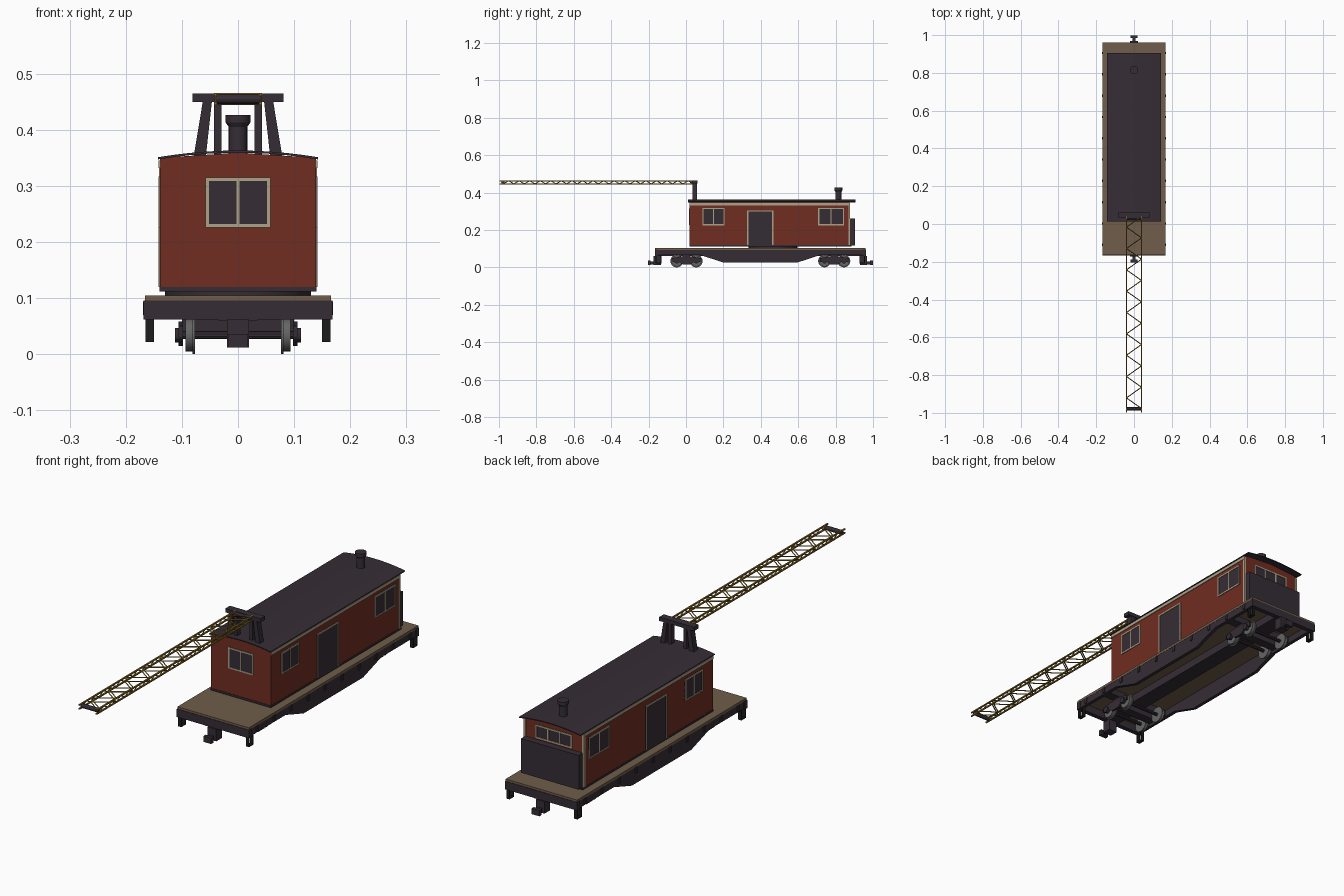
import bpy, bmesh, math
from mathutils import Vector

cube = bpy.data.objects.get("Cube")
if cube:
    bpy.data.objects.remove(cube)


def material(name, rgb):
    m = bpy.data.materials.new(name)
    m.use_nodes = True
    m.diffuse_color = (*rgb, 1)
    m.node_tree.nodes["Principled BSDF"].inputs["Base Color"].default_value = (*rgb, 1)
    return m


RED = material("barn red", (0.16, 0.026, 0.015))
DARK = material("dark iron", (0.036, 0.027, 0.036))
WOOD = material("deck wood", (0.16, 0.11, 0.07))
CREAM = material("cream trim", (0.42, 0.36, 0.25))
YELLOW = material("boom yellow", (0.25, 0.15, 0.02))
STEEL = material("wheel steel", (0.13, 0.13, 0.13))
BLACK = material("step black", (0.012, 0.012, 0.012))


def finish(name, bm, mat, smooth=False):
    bmesh.ops.recalc_face_normals(bm, faces=bm.faces)
    mesh = bpy.data.meshes.new(name)
    bm.to_mesh(mesh)
    bm.free()
    mesh.materials.append(mat)
    ob = bpy.data.objects.new(name, mesh)
    bpy.context.collection.objects.link(ob)
    if smooth:
        bpy.ops.object.select_all(action='DESELECT')
        ob.select_set(True)
        bpy.context.view_layer.objects.active = ob
        bpy.ops.object.shade_smooth_by_angle()
    return ob


def add_box(bm, x, y, z):
    """Box from three (low, high) ranges."""
    vs = bmesh.ops.create_cube(bm, size=1)["verts"]
    for v in vs:
        v.co = [r[0] + (c + 0.5) * (r[1] - r[0]) for c, r in zip(v.co, (x, y, z))]


def boxes(name, mat, *ranges, mirror=False):
    bm = bmesh.new()
    for x, y, z in ranges:
        add_box(bm, x, y, z)
        if mirror:
            add_box(bm, (-x[1], -x[0]), y, z)
    return finish(name, bm, mat)


def add_rod(bm, a, b, r, sides=4, r2=None):
    a, b = Vector(a), Vector(b)
    mat = (b - a).to_track_quat('Z', 'Y').to_matrix().to_4x4()
    mat.translation = (a + b) / 2
    bmesh.ops.create_cone(bm, cap_ends=True, segments=sides, radius1=r,
                          radius2=r if r2 is None else r2,
                          depth=(b - a).length, matrix=mat)


def rods(name, mat, items, sides=4, smooth=False):
    bm = bmesh.new()
    for a, b, r in items:
        add_rod(bm, a, b, r, sides)
    return finish(name, bm, mat, smooth)


def add_prism(bm, points, d0, d1, axis):
    """Extrude a 2D outline along x (points are y, z) or y (points are x, z)."""
    def at(p, d):
        return (d, p[0], p[1]) if axis == 'x' else (p[0], d, p[1])
    f = bm.faces.new([bm.verts.new(at(p, d0)) for p in points])
    ext = bmesh.ops.extrude_face_region(bm, geom=[f])["geom"]
    move = Vector(at((0, 0), d1 - d0))
    bmesh.ops.translate(bm, vec=move, verts=[g for g in ext if isinstance(g, bmesh.types.BMVert)])


Y0, Y1, MID = -0.165, 0.96, 0.3975

# Flat wagon: deck, frame and fish-belly sides
boxes("deck", WOOD, ((-.166, .166), (Y0, Y1), (.094, .105)))
boxes("end_beams", DARK, *[((-.168, .168), (y, y + .02), (.062, .096)) for y in (Y0 - .002, Y1 - .018)])
bm = bmesh.new()
belly = [(Y0, .096), (Y0, .065), (.08, .065), (.2, .026), (.595, .026), (.715, .065), (Y1, .065), (Y1, .096)]
for s in (-1, 1):
    add_prism(bm, belly, s * .15, s * .165, 'x')
finish("side_sills", bm, DARK)
boxes("center_sill", DARK, ((-.035, .035), (Y0, Y1), (.06, .094)))
boxes("body_bolsters", DARK, *[((-.15, .15), (y - .02, y + .02), (.068, .094)) for y in (.0025, .7925)])
boxes("stake_pockets", DARK, *[((.163, .169), (y - .006, y + .006), (.07, .094))
                               for y in [-.11 + i * .1128 for i in range(10)]], mirror=True)
steps = []
for y in (Y0 + .003, Y1 - .033):
    steps += [((.15, .165), (y, y + .004), (.022, .065)), ((.15, .165), (y + .026, y + .03), (.022, .065)),
              ((.15, .165), (y, y + .03), (.022, .026))]
boxes("corner_steps", BLACK, *steps, mirror=True)

# Couplers
for end, y, d in (("front", Y0, -1), ("rear", Y1, 1)):
    def span(a, b):
        return tuple(sorted((y + d * a, y + d * b)))
    boxes(end + "_coupler", DARK, ((-.02, .02), span(-.03, .008), (.012, .062)),
          ((-.008, .008), span(0, .03), (.016, .032)), ((-.018, .018), span(.024, .039), (.012, .036)))

# Trucks
for end, yc in (("front", .0025), ("rear", .7925)):
    wheels, axles = bmesh.new(), bmesh.new()
    for y in (yc - .052, yc + .052):
        add_rod(axles, (-.105, y, .034), (.105, y, .034), .007, 10)
        for s in (-1, 1):
            add_rod(wheels, (s * .08, y, .034), (s * .094, y, .034), .029, 24)
            add_rod(wheels, (s * .077, y, .034), (s * .081, y, .034), .034, 24)
            add_rod(axles, (s * .098, y, .034), (s * .112, y, .034), .013, 12)
    finish(end + "_wheels", wheels, STEEL, True)
    finish(end + "_axles", axles, DARK, True)
    bm = bmesh.new()
    frame = [(yc - .075, .05), (yc - .075, .03), (yc - .04, .03), (yc - .02, .015), (yc + .02, .015),
             (yc + .04, .03), (yc + .075, .03), (yc + .075, .05), (yc + .03, .058), (yc - .03, .058)]
    for s in (-1, 1):
        add_prism(bm, frame, s * .098, s * .106, 'x')
    add_box(bm, (-.1, .1), (yc - .02, yc + .02), (.028, .068))
    finish(end + "_truck_frame", bm, DARK)

# Turntable and house
rods("turntable", DARK, [((0, .465, .104), (0, .465, .114), .13)], 32, True)
boxes("house_floor", DARK, ((-.14, .14), (.018, .885), (.112, .12)))
bm = bmesh.new()
add_prism(bm, [(-.139, .118), (.139, .118), (.139, .35), (0, .359), (-.139, .35)], .02, .875, 'y')
finish("house_walls", bm, RED)
arc = [(-.143 + .0286 * i, .363 - .012 * (1 - i / 5) ** 2) for i in range(11)]
bm = bmesh.new()
add_prism(bm, arc + [(x, z - .004) for x, z in reversed(arc)], .012, .905, 'y')
finish("roof", bm, DARK, True)
boxes("eave_trim", CREAM, ((.138, .142), (.02, .876), (.332, .345)), mirror=True)
boxes("rear_corner_trim", CREAM, ((.132, .141), (.868, .878), (.12, .34)), mirror=True)
boxes("counterweight", DARK, ((-.134, .134), (.87, .903), (.118, .262)))


def opening(name, place, lo, hi, z0, z1, panes, t=.006):
    """Dark pane with a cream frame; place turns (u, depth) ranges into x, y ranges."""
    boxes(name + "_panel", DARK, (*place((lo, hi), (-.002, .001)), (z0, z1)))
    bars = [((lo, hi), (z1 - t, z1))]
    if panes:
        bars.append(((lo, hi), (z0, z0 + t)))
    n = max(panes, 1)
    for i in range(n + 1):
        u = lo + (hi - lo - t) * i / n
        bars.append(((u, u + t), (z0, z1)))
    boxes(name + "_frame", CREAM, *[(*place(u, (-.002, .003)), z) for u, z in bars])


for side, s in (("left", 1), ("right", -1)):
    def on_side(u, d):
        return tuple(sorted(s * (.139 + k) for k in d)), u
    opening(side + "_front_window", on_side, .087, .207, .225, .317, 2)
    opening(side + "_rear_window", on_side, .707, .845, .225, .317, 2)
    opening(side + "_door", on_side, .327, .467, .12, .305, 0)
opening("front_window", lambda u, d: (u, (.02 - d[1], .02 - d[0])), -.058, .058, .226, .315, 2)
opening("back_window", lambda u, d: (u, (.875 + d[0], .875 + d[1])), -.085, .085, .268, .325, 3)

# Chimney
bm = bmesh.new()
add_rod(bm, (0, .815, .355), (0, .815, .41), .0165, 20)
add_rod(bm, (0, .815, .405), (0, .815, .413), .0165, 20, .022)
add_rod(bm, (0, .815, .413), (0, .815, .426), .022, 20)
finish("chimney", bm, DARK, True)

# Gantry carrying the boom
bm = bmesh.new()
for s in (-1, 1):
    add_prism(bm, [(s * .079, .352), (s * .057, .355), (s * .046, .455), (s * .062, .455)], .034, .06, 'y')
    add_box(bm, tuple(sorted((s * .029, s * .043))), (.036, .058), (.354, .455))
add_box(bm, (-.081, .081), (.032, .062), (.449, .465))
finish("gantry", bm, DARK)

# Lattice boom
W, ZL, ZH, START, END = .04, .447, .463, .04, -.997
bm = bmesh.new()
for s in (-1, 1):
    for z in (ZL, ZH):
        add_box(bm, (s * W - .003, s * W + .003), (END, START), (z - .0025, z + .0025))
finish("boom_chords", bm, YELLOW)
lacing, n = [], 18
step = (START - .02 - END) / n
for i in range(n):
    a, b, s = END + .02 + i * step, END + .02 + (i + 1) * step, (-1) ** i
    for z in (ZL, ZH):
        lacing.append(((s * W, a, z), (-s * W, b, z), .0025))
    for x in (-W, W):
        m = (a + b) / 2
        lacing += [((x, a, ZL), (x, m, ZH), .0022), ((x, m, ZH), (x, b, ZL), .0022)]
rods("boom_lacing", YELLOW, lacing)
rods("boom_rollers", DARK, [((-W, y, .455), (W, y, .455), .009) for y in (END + .018, .03)], 12, True)
